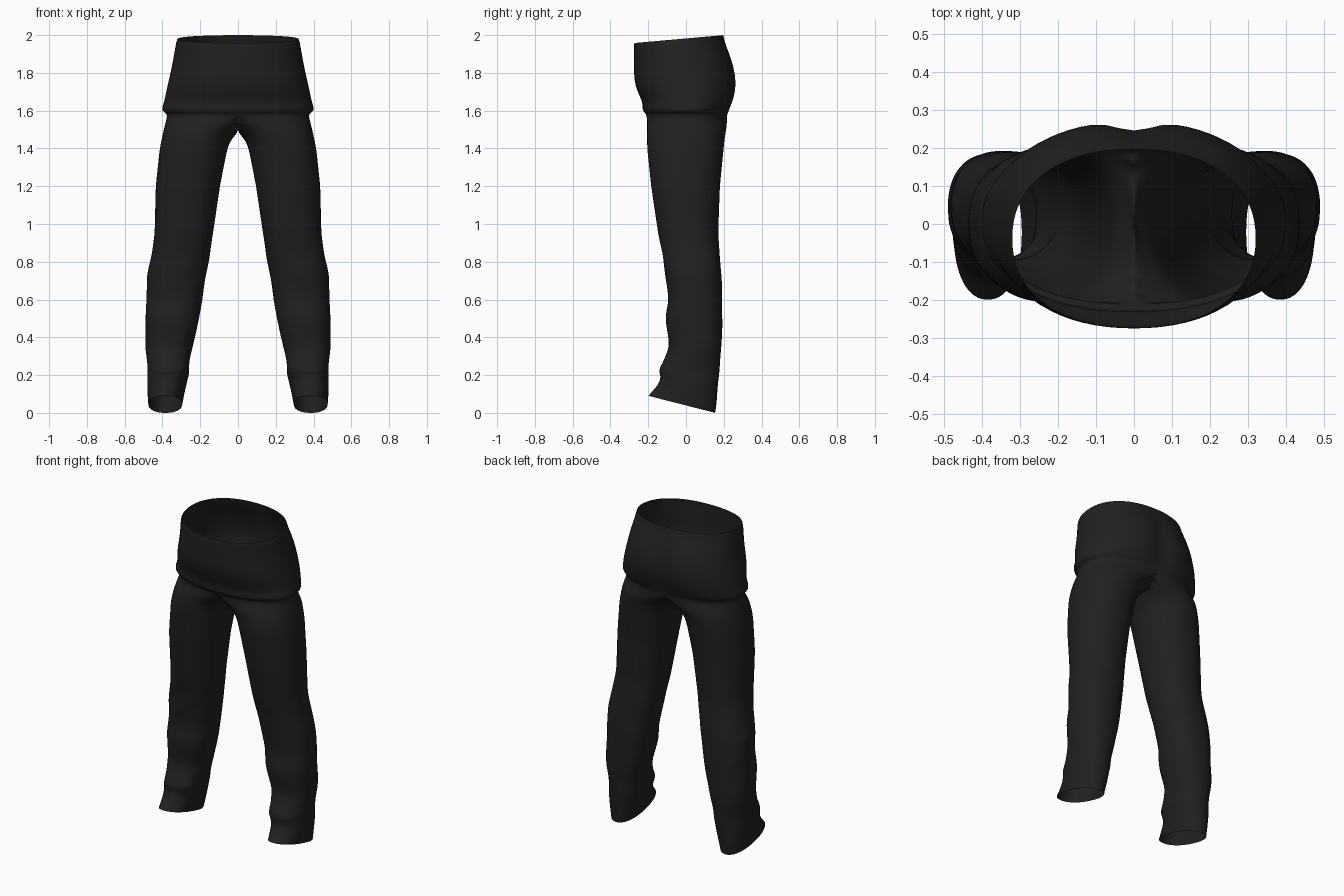
import bpy, bmesh, math

if "Cube" in bpy.data.objects:
    bpy.data.objects.remove(bpy.data.objects["Cube"])

N = 36  # points around each section

# Leg sections: height, inner x, outer x, front y, back y
LEG = [
    (0.00, 0.295, 0.475, -0.20, 0.155), (0.10, 0.280, 0.480, -0.145, 0.165),
    (0.17, 0.266, 0.482, -0.13, 0.172), (0.21, 0.256, 0.480, -0.15, 0.178),
    (0.26, 0.258, 0.480, -0.125, 0.180), (0.35, 0.240, 0.490, -0.09, 0.188),
    (0.50, 0.206, 0.490, -0.108, 0.192), (0.60, 0.188, 0.486, -0.093, 0.195),
    (0.72, 0.170, 0.482, -0.11, 0.188), (0.85, 0.148, 0.456, -0.125, 0.177),
    (0.95, 0.132, 0.442, -0.148, 0.171), (1.20, 0.095, 0.436, -0.185, 0.18),
    (1.40, 0.056, 0.415, -0.206, 0.20), (1.45, 0.035, 0.404, -0.207, 0.205),
    (1.48, 0.002, 0.398, -0.207, 0.21), (1.51, -0.05, 0.391, -0.207, 0.215),
    (1.54, -0.10, 0.384, -0.207, 0.218), (1.575, -0.16, 0.374, -0.208, 0.222),
]
# Hip sections: height, outer x, front y, back y
HIP = [
    (1.590, 0.388, -0.220, 0.228), (1.600, 0.404, -0.230, 0.234),
    (1.620, 0.402, -0.231, 0.242), (1.65, 0.391, -0.232, 0.256),
    (1.70, 0.382, -0.258, 0.270), (1.76, 0.368, -0.276, 0.274),
    (1.83, 0.352, -0.276, 0.263), (1.90, 0.341, -0.276, 0.238),
    (1.96, 0.332, -0.276, 0.208), (1.99, 0.327, -0.276, 0.20),
    (2.00, 0.322, -0.274, 0.198),
]


def smooth(a, b, t):
    t = max(0.0, min(1.0, (t - a) / (b - a)))
    return t * t * (3 - 2 * t)


def section(z, xin, xout, yf, yb):
    """Rounded section, cut off at the centre plane."""
    mid_leg = (xin + xout) / 2
    cx = mid_leg * (1 - smooth(1.5, 1.595, z))
    cy, ry = (yf + yb) / 2, (yb - yf) / 2
    pts = []
    for i in range(N):
        a = 2 * math.pi * i / N
        c, s = math.cos(a), math.sin(a)
        p = 0.9
        u = math.copysign(abs(c) ** p, c) if abs(c) > 1e-6 else 0.0
        v = math.copysign(abs(s) ** p, s) if abs(s) > 1e-6 else 0.0
        # soft cloth folds on the lower leg
        fold = 0.0
        if 0.03 < z < 0.9:
            fold = 0.02 * math.sin(23 * z + 2.5 * a) * math.sin(3 * a + 6 * z)
        x = cx + u * ((xout - cx) if u > 0 else (cx - xin)) * (1 + fold)
        y = cy + v * ry * (1 + fold)
        x = max(0.0, x)
        if x < 0.001:
            x = 0.0
        # cleft at the back of the seat
        if y > 0.1:
            k = smooth(1.54, 1.66, z) * (1 - smooth(1.84, 1.96, z))
            y -= 0.036 * k * math.exp(-(x / 0.03) ** 2)
        # sloping hem and waistline
        h = z + 0.09 * (0.155 - y) / 0.355 * (1 - smooth(-0.05, 0.3, z)) / 0.94
        h -= 0.042 * (0.2 - y) / 0.475 * smooth(1.8, 2.0, z)
        pts.append((x, y, h))
    return pts


# Legs get extra in-between sections so the folds can show
rows = []
for a, b in zip(LEG, LEG[1:]):
    steps = max(1, round((b[0] - a[0]) / 0.05))
    for k in range(steps):
        t = k / steps
        rows.append(tuple(p + (q - p) * t for p, q in zip(a, b)))
rows.append(LEG[-1])
rows += [(z, -xo, xo, yf, yb) for z, xo, yf, yb in HIP]

# Loft one half from hem to waist
bm = bmesh.new()
rings = [[bm.verts.new(p) for p in section(*r)] for r in rows]
for lo, hi in zip(rings, rings[1:]):
    for i in range(N):
        j = (i + 1) % N
        quad = (lo[i], lo[j], hi[j], hi[i])
        if any(v.co.x > 0 for v in quad):
            f = bm.faces.new(quad)
            f.smooth = True
bmesh.ops.delete(bm, geom=[v for v in bm.verts if not v.link_faces], context='VERTS')

# Mirror the other half and weld along the centre seam
bmesh.ops.mirror(bm, geom=bm.verts[:] + bm.edges[:] + bm.faces[:],
                 axis='X', merge_dist=0.0005)
bmesh.ops.remove_doubles(bm, verts=bm.verts, dist=0.0003)
bmesh.ops.recalc_face_normals(bm, faces=bm.faces)
# Keep the outer side outward
outer = max(bm.faces, key=lambda f: f.calc_center_median().x)
if outer.normal.x < 0:
    bmesh.ops.reverse_faces(bm, faces=bm.faces)

mesh = bpy.data.meshes.new("trousers")
bm.to_mesh(mesh)
bm.free()
trousers = bpy.data.objects.new("trousers", mesh)
bpy.context.collection.objects.link(trousers)

cloth = bpy.data.materials.new("black cloth")
cloth.diffuse_color = (0.015, 0.015, 0.015, 1)
cloth.use_nodes = True
cloth.node_tree.nodes["Principled BSDF"].inputs["Base Color"].default_value = cloth.diffuse_color
mesh.materials.append(cloth)

sub = trousers.modifiers.new("soft cloth", 'SUBSURF')
sub.levels = sub.render_levels = 1
